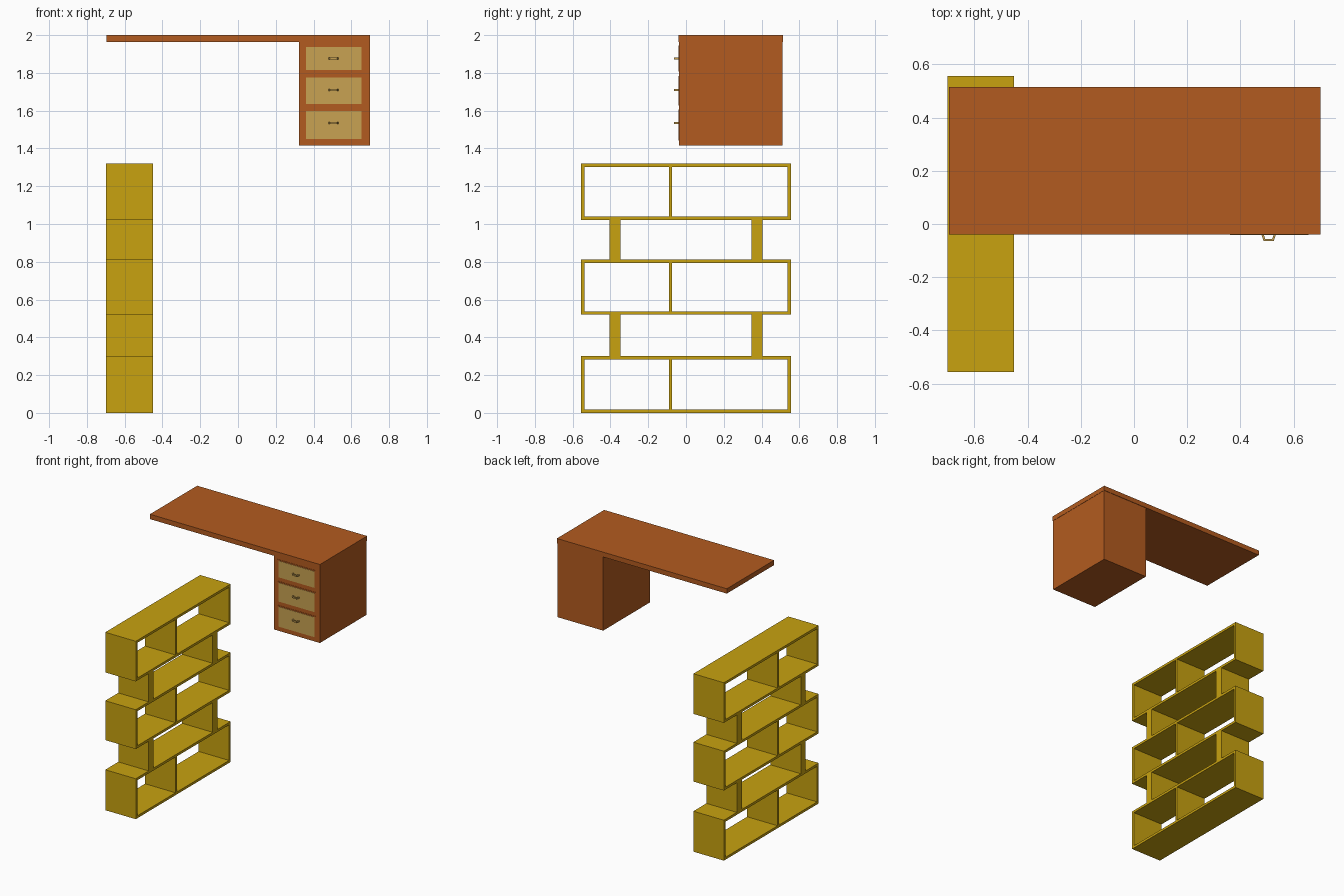
import bpy
import bmesh

cube = bpy.data.objects.get("Cube")
if cube:
    bpy.data.objects.remove(cube, do_unlink=True)


def material(name, rgb):
    m = bpy.data.materials.new(name)
    m.use_nodes = True
    color = (*rgb, 1)
    m.diffuse_color = color
    m.node_tree.nodes["Principled BSDF"].inputs["Base Color"].default_value = color
    return m


WOOD = material("orange wood", (0.45, 0.105, 0.014))
YELLOW = material("mustard yellow", (0.58, 0.36, 0.005))
TAN = material("tan drawer", (0.58, 0.36, 0.085))


def make_object(name, bm, mat):
    bmesh.ops.recalc_face_normals(bm, faces=bm.faces)
    mesh = bpy.data.meshes.new(name)
    bm.to_mesh(mesh)
    bm.free()
    mesh.materials.append(mat)
    obj = bpy.data.objects.new(name, mesh)
    bpy.context.collection.objects.link(obj)
    return obj


def box(name, x, y, z, mat):
    """Box from (min, max) ranges on each axis."""
    bm = bmesh.new()
    bmesh.ops.create_cube(bm, size=1)
    for v in bm.verts:
        v.co = [r[0] if c < 0 else r[1] for c, r in zip(v.co, (x, y, z))]
    return make_object(name, bm, mat)


# Shelf unit: three open tiers joined by pairs of posts
SX = (-0.70, -0.45)
HALF, T = 0.556, 0.018
tiers = [(0.0, 0.30), (0.52, 0.812), (1.022, 1.32)]
for i, (lo, hi) in enumerate(tiers, 1):
    box(f"shelf_bottom_{i}", SX, (-HALF, HALF), (lo, lo + T), YELLOW)
    box(f"shelf_top_{i}", SX, (-HALF, HALF), (hi - T, hi), YELLOW)
    inner = (lo + T, hi - T)
    box(f"shelf_front_end_{i}", SX, (-HALF, T - HALF), inner, YELLOW)
    box(f"shelf_back_end_{i}", SX, (HALF - T, HALF), inner, YELLOW)
    box(f"shelf_divider_{i}", SX, (-0.09, -0.074), inner, YELLOW)
for i in range(2):
    gap = (tiers[i][1], tiers[i + 1][0])
    box(f"front_post_{i + 1}", SX, (-0.404, -0.346), gap, YELLOW)
    box(f"back_post_{i + 1}", SX, (0.346, 0.404), gap, YELLOW)

# Desk top and drawer cabinet
FRONT = -0.037
box("desk_top", (-0.695, 0.70), (-0.04, 0.514), (1.964, 2.0), WOOD)
box("drawer_cabinet", (0.322, 0.698), (FRONT, 0.511), (1.416, 1.964), WOOD)


def handle(name, x, z):
    """Bracket pull: a bent trapezoid strip, extruded upward."""
    outer = [(-0.028, 0), (-0.019, -0.027), (0.019, -0.027), (0.028, 0)]
    inner = [(0.02, 0), (0.013, -0.019), (-0.013, -0.019), (-0.02, 0)]
    bm = bmesh.new()
    rows = []
    for dz in (-0.005, 0.005):
        rows.append([bm.verts.new((x + px, FRONT + py, z + dz)) for px, py in outer + inner])
    low, high = rows
    n = len(low)
    for i in range(n):
        j = (i + 1) % n
        bm.faces.new((low[i], low[j], high[j], high[i]))
    for row in rows:
        for i in range(3):
            bm.faces.new((row[i], row[i + 1], row[n - 2 - i], row[n - 1 - i]))
    make_object(name, bm, TAN)


# Drawers: thin wooden surround, tan panel and pull
drawers = [(1.441, 1.605, 1.534), (1.627, 1.783, 1.709), (1.807, 1.945, 1.876)]
for i, (lo, hi, grip) in enumerate(drawers, 1):
    box(f"drawer_surround_{i}", (0.352, 0.663), (FRONT - 0.002, FRONT), (lo, hi), WOOD)
    box(f"drawer_panel_{i}", (0.36, 0.655), (FRONT - 0.004, FRONT), (lo + 0.008, hi - 0.008), TAN)
    handle(f"drawer_handle_{i}", 0.506, grip)
